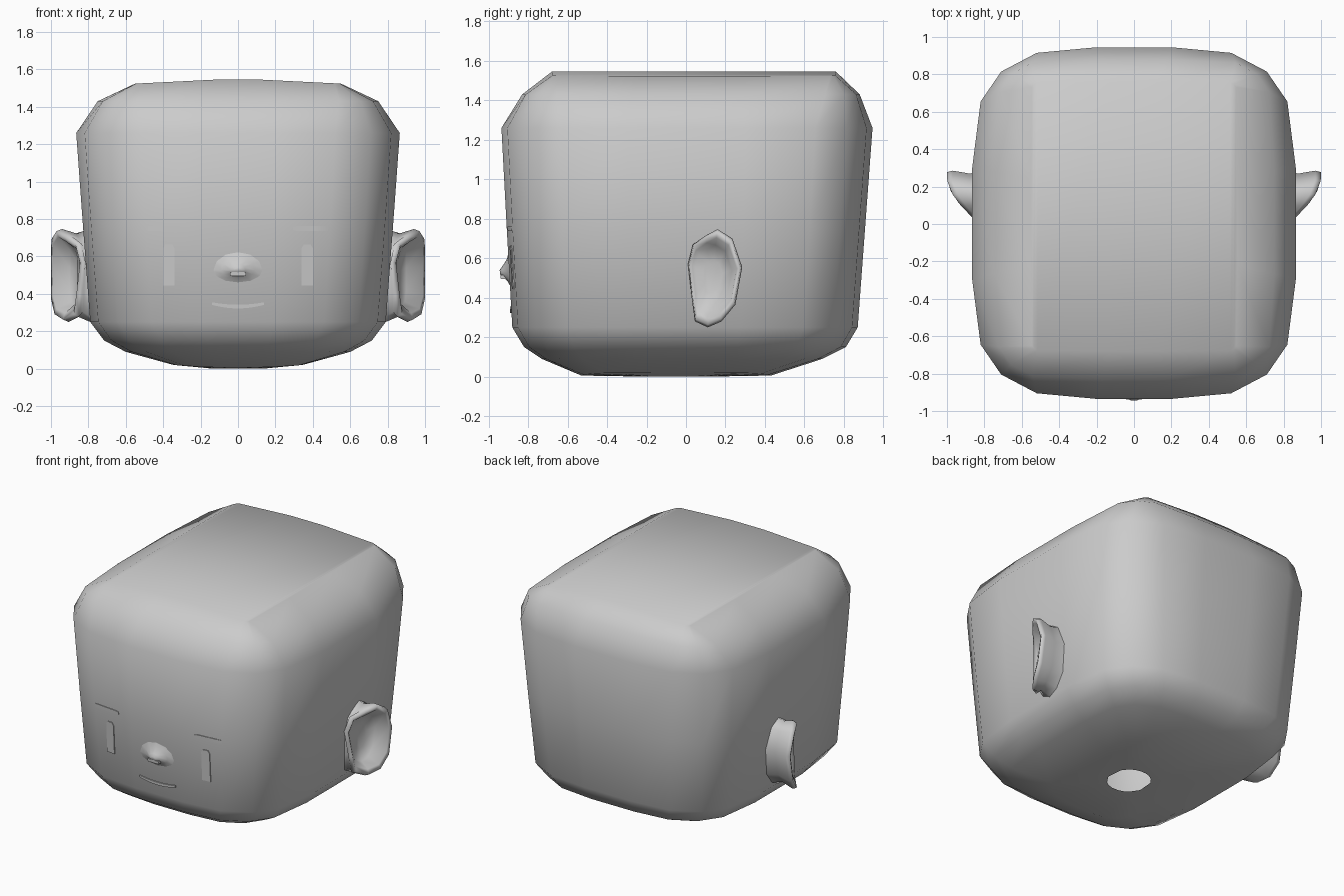
import bpy, bmesh, math

if "Cube" in bpy.data.objects:
    bpy.data.objects.remove(bpy.data.objects["Cube"])


def build(name, rings, closed=True, caps=()):
    """Loft equal-length point rings into a smooth mesh, plus optional extra faces."""
    bm = bmesh.new()
    rows = [[bm.verts.new(p) for p in r] for r in rings]
    n = len(rings[0])
    for a, b in zip(rows, rows[1:]):
        for i in range(n if closed else n - 1):
            j = (i + 1) % n
            bm.faces.new((a[i], a[j], b[j], b[i]))
    for row, idx in caps:
        bm.faces.new([rows[row][i] for i in idx])
    bmesh.ops.remove_doubles(bm, verts=bm.verts, dist=1e-5)
    bmesh.ops.recalc_face_normals(bm, faces=bm.faces)
    me = bpy.data.meshes.new(name)
    bm.to_mesh(me)
    bm.free()
    ob = bpy.data.objects.new(name, me)
    bpy.context.collection.objects.link(ob)
    for p in me.polygons:
        p.use_smooth = True
    return ob


# Head: stacked rounded-rectangle rings, open neck hole underneath
def head_ring(z, w, f, b, k):
    def quarter(sx, d, sy):
        pts = [(.2 * w / .865, d), (w - .345 * k, d - .03 * k), (w - .155 * k, d - .13 * k),
               (w - .045 * k, d - .29 * k), (w, .3 * d / .94)]
        return [(sx * x, sy * y) for x, y in pts]
    loop = (quarter(1, f, -1) + quarter(1, b, 1)[::-1]
            + quarter(-1, b, 1) + quarter(-1, f, -1)[::-1])
    out = []
    for x, y in loop:
        dz = 0
        if z > 1.5:
            dz = -.02 * max(0, (abs(x) - .13) / .4)
        elif z < .05:
            dz = .015 * (x / .345) ** 2
        out.append((x, y, z + dz))
    return out


levels = [(.005, .345, .53, .43, .4), (.09, .60, .73, .69, .7), (.15, .715, .82, .81, .88),
          (.25, .79, .88, .87, .95), (.75, .828, .908, .907, .97), (1.26, .865, .935, .945, 1),
          (1.43, .75, .83, .88, .6), (1.545, .55, .68, .76, .1)]
rings = [head_ring(*l) for l in levels]
hole = []
for x, y, z in rings[0]:
    a = math.atan2(y + .05, x)
    hole.append((.14 * math.cos(a), -.05 + .14 * math.sin(a), 0))
rings.insert(0, hole)
front = list(range(15, 20)) + list(range(5))
back = list(range(14, 4, -1))
top = [(len(rings) - 1, (front[k], front[k + 1], back[k + 1], back[k])) for k in range(9)]
build("head", rings, caps=top)


# Ears: outline loop (y, z) lofted from the base, over the rim, into the hollow
outline = [(.10, .715), (.16, .747), (.235, .70), (.285, .555), (.25, .365), (.18, .28),
           (.11, .25), (.045, .28), (.03, .39), (.01, .57), (.035, .67)]


def rim_x(y):
    t = max(0, min(1, (y - .01) / .25))
    return .84 + .155 * math.sin(t * math.pi / 2)


def ear_ring(scale, fx):
    pts = []
    for y, z in outline:
        pts.append((fx(rim_x(y)), .13 + (y - .13) * scale, .51 + (z - .51) * scale))
    return pts


for side, s in (("right", 1), ("left", -1)):
    ear = [ear_ring(1.0, lambda r: .79), ear_ring(.9, lambda r: .80 + .4 * (r - .8)),
           ear_ring(1.0, lambda r: r - .025), ear_ring(.95, lambda r: r + .005),
           ear_ring(.82, lambda r: r - .005), ear_ring(.66, lambda r: .845 + .35 * (r - .84)),
           ear_ring(.35, lambda r: .845 + .12 * (r - .84))]
    ear = [[(s * x, y, z) for x, y, z in r] for r in ear]
    build(side + "_ear", ear, caps=[(6, range(11))])


# Face features follow the curved front of the head
def face_y(x, z):
    x = abs(x)
    inset = .03 * max(0, min(1, (x - .19) / .29)) + max(0, x - .48) * .53
    return -(.88 + .055 * (z - .25) / 1.01 - inset)


def decal(name, columns, lift=.007):
    """Thin raised strip given as (x, low z, high z) columns."""
    loops = []
    for x, lo, hi in columns:
        loops.append([(x, face_y(x, z) + o, z) for z, o in
                      ((lo, .01), (lo, -lift), (hi, -lift), (hi, .01))])
    ob = build(name, loops, caps=[(0, range(4)), (len(loops) - 1, range(4))])
    bpy.context.view_layer.objects.active = ob
    ob.select_set(True)
    bpy.ops.object.shade_smooth_by_angle()
    ob.select_set(False)


for side, s in (("right", 1), ("left", -1)):
    decal(side + "_eye", [(s * x, .445, h) for x, h in
                          ((.34, .645), (.352, .665), (.388, .665), (.40, .645))])
    decal(side + "_brow", [(s * x, .737 + d, .762 - d) for x, d in
                           ((.295, .004), (.31, 0), (.40, 0), (.48, 0), (.525, .004))])

mouth = []
for i in range(9):
    t = i / 4 - 1
    mid, half = .332 + .016 * t * t, .010 - .003 * t * t
    mouth.append((.138 * t, mid - half, mid + half))
decal("mouth", mouth)

# Nose: a soft low bump with a small line beneath the tip
nose = []
for reach, depth in ((1, -.004), (.6, .01), (.28, .035), (.12, .048)):
    loop = []
    for i in range(12):
        a = i * math.tau / 12
        x = .15 * reach * math.cos(a)
        z = .527 + (.11 if math.sin(a) > 0 else .075) * reach * math.sin(a)
        loop.append((x, face_y(x, z) - depth, z))
    nose.append(loop)
build("nose", nose, caps=[(3, range(12))])
decal("nose_line", [(x, .496, .516) for x in (-.042, -.02, .02, .042)], lift=.045)
